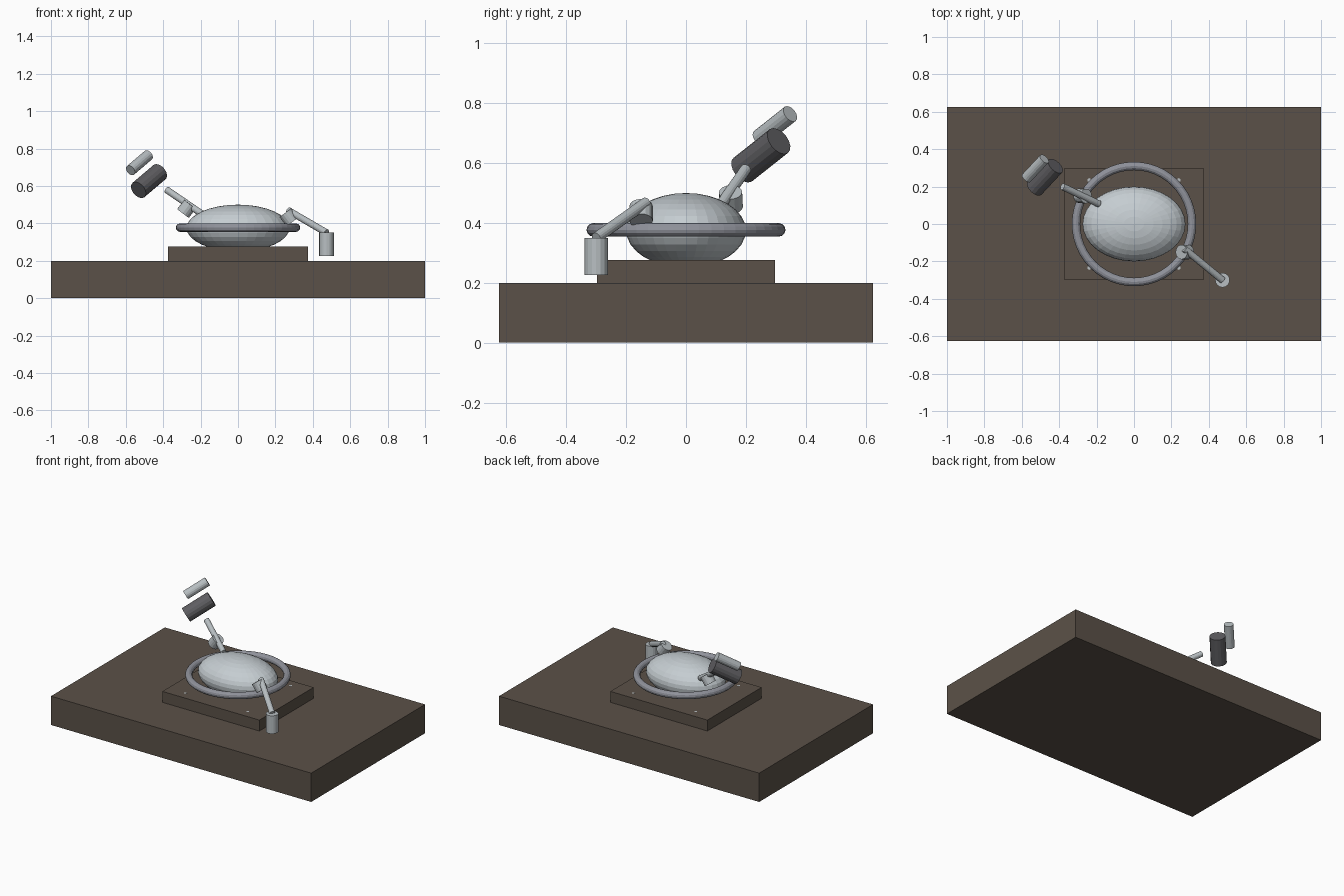
import bpy, math
from mathutils import Vector

if "Cube" in bpy.data.objects:
    bpy.data.objects.remove(bpy.data.objects["Cube"])


def material(name, rgb):
    m = bpy.data.materials.new(name)
    m.diffuse_color = (*rgb, 1)
    m.use_nodes = True
    m.node_tree.nodes["Principled BSDF"].inputs["Base Color"].default_value = m.diffuse_color
    return m


BROWN = material("brown", (0.105, 0.083, 0.065))
PALE = material("pale_grey", (0.56, 0.61, 0.64))
LIGHT = material("light_grey", (0.48, 0.52, 0.54))
STEEL = material("steel_grey", (0.28, 0.29, 0.33))
DARK = material("dark_grey", (0.115, 0.113, 0.122))


def finish(name, mat):
    ob = bpy.context.object
    ob.name = name
    ob.data.materials.append(mat)
    return ob


def box(name, size, z_mid, mat):
    bpy.ops.mesh.primitive_cube_add(size=1, location=(0, 0, z_mid))
    bpy.context.object.scale = size
    return finish(name, mat)


def rod(name, centre, axis, length, radius, mat, sides=16):
    """Capped cylinder lying along an axis through its centre."""
    bpy.ops.mesh.primitive_cylinder_add(
        vertices=sides, radius=radius, depth=length, location=centre,
        rotation=Vector(axis).to_track_quat('Z', 'Y').to_euler())
    return finish(name, mat)


def rod_between(name, a, b, radius, mat):
    a, b = Vector(a), Vector(b)
    return rod(name, (a + b) / 2, b - a, (b - a).length, radius, mat)


# Slab and raised pad
box("base_slab", (2.0, 1.25, 0.2), 0.1, BROWN)
box("raised_pad", (0.746, 0.596, 0.076), 0.238, BROWN)

# Tiny stud heads, flush with the pad
for sx in (-1, 1):
    for sy in (-1, 1):
        rod("pad_stud", (sx * 0.24, sy * 0.235, 0.27), (0, 0, 1), 0.0125, 0.01, LIGHT, 8)

# Flattened body
bpy.ops.mesh.primitive_uv_sphere_add(segments=32, ring_count=16, radius=1,
                                     location=(0, 0, 0.375))
bpy.context.object.scale = (0.275, 0.2, 0.125)
finish("body", PALE)

# Ring around the body
bpy.ops.mesh.primitive_torus_add(major_segments=48, minor_segments=12,
                                 major_radius=0.31, minor_radius=0.0225,
                                 location=(0, 0, 0.377))
finish("ring", STEEL)

# Lowered arm, front right
rod("right_shoulder", (0.272, -0.15, 0.432), (-0.6, 0, 0.8), 0.062, 0.039, LIGHT)
rod_between("right_upper_arm", (0.27, -0.133, 0.468), (0.473, -0.30, 0.35), 0.0185, LIGHT)
rod("right_forearm", (0.473, -0.30, 0.288), (0, 0, 1), 0.125, 0.039, LIGHT)

# Raised arm, back left
rod("left_shoulder", (-0.275, 0.15, 0.478), (0.6, -0.04, 0.8), 0.062, 0.039, LIGHT)
rod_between("left_upper_arm", (-0.382, 0.2, 0.58), (-0.187, 0.107, 0.446), 0.0185, LIGHT)

# Floating tool cylinders beyond the raised arm
TILT = (0.112, 0.12, 0.095)
rod("dark_canister", (-0.476, 0.25, 0.626), TILT, 0.19, 0.05, DARK)
rod("light_canister", (-0.527, 0.297, 0.724), TILT, 0.162, 0.03, LIGHT)
